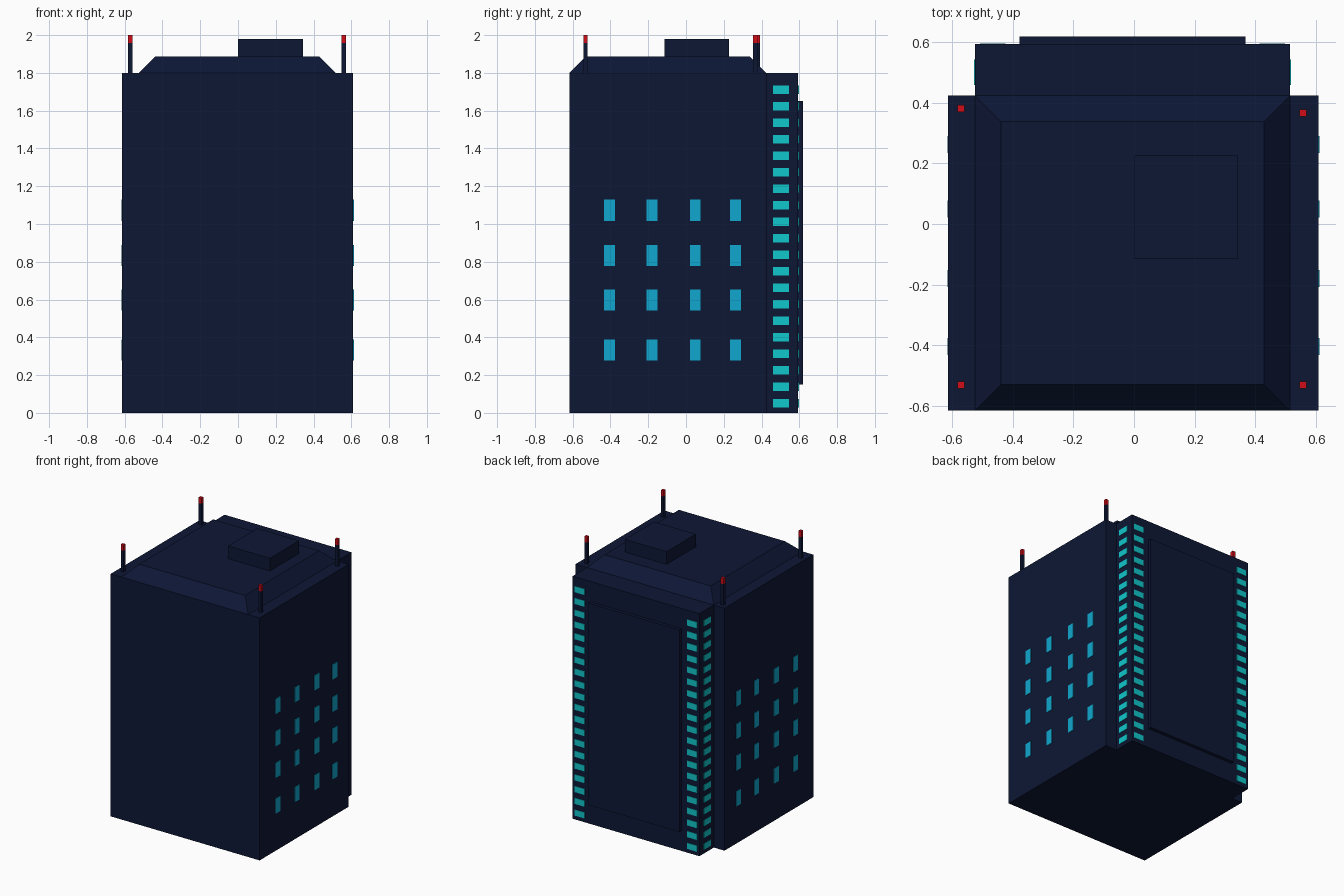
import bpy, bmesh

if "Cube" in bpy.data.objects:
    bpy.data.objects.remove(bpy.data.objects["Cube"])


def material(name, rgb):
    m = bpy.data.materials.new(name)
    m.diffuse_color = (*rgb, 1)
    m.use_nodes = True
    m.node_tree.nodes["Principled BSDF"].inputs["Base Color"].default_value = m.diffuse_color
    return m


NAVY = material("navy", (0.004, 0.0085, 0.036))
BLUE = material("window_blue", (0.005, 0.39, 0.62))
TEAL = material("strip_teal", (0.005, 0.57, 0.60))
RED = material("beacon_red", (0.62, 0.004, 0.009))


def blocks(name, boxes, mat, inset=0.0):
    """One object from boxes (x0, x1, y0, y1, z0, z1); inset tapers the tops."""
    bm = bmesh.new()
    for x0, x1, y0, y1, z0, z1 in boxes:
        rings = []
        for z, i in ((z0, 0), (z1, inset)):
            rings.append([bm.verts.new(p) for p in (
                (x0 + i, y0 + i, z), (x1 - i, y0 + i, z),
                (x1 - i, y1 - i, z), (x0 + i, y1 - i, z))])
        lo, hi = rings
        bm.faces.new(lo[::-1])
        bm.faces.new(hi)
        for k in range(4):
            n = (k + 1) % 4
            bm.faces.new((lo[k], lo[n], hi[n], hi[k]))
    me = bpy.data.meshes.new(name)
    bm.to_mesh(me)
    bm.free()
    ob = bpy.data.objects.new(name, me)
    bpy.context.collection.objects.link(ob)
    me.materials.append(mat)
    return ob


# Tower masses
L, R, F, B, H = -0.614, 0.61, -0.617, 0.425, 1.80
WL, WR, WB = -0.526, 0.516, 0.594
blocks("main_tower", [(L, R, F, B, 0, H)], NAVY)
blocks("rear_wing", [(WL, WR, B, WB, 0, H)], NAVY)
blocks("rear_panel", [(-0.379, 0.369, WB, 0.619, 0.15, 1.65)], NAVY)

# Roof: sloped cap and plant room
blocks("roof_cap", [(WL, WR, F, B, H, 1.886)], NAVY, inset=0.086)
blocks("roof_plant_room", [(0.0, 0.343, -0.115, 0.227, 1.886, 1.98)], NAVY)

# Side windows, four by four on both sides
T = 0.003
windows = []
for y in (-0.405, -0.18, 0.05, 0.262):
    for z in (0.333, 0.598, 0.833, 1.073):
        for x in (L, R):
            windows.append((x - T, x + T, y - 0.028, y + 0.028, z - 0.056, z + 0.056))
blocks("side_windows", windows, BLUE)

# Lit strips wrapping the rear wing corners
strips = []
for i in range(20):
    z0 = 0.029 + i * 0.0873
    z1 = z0 + 0.045
    for x in (WL, WR):
        strips.append((x - T, x + T, 0.46, 0.544, z0, z1))
    for x0 in (WL + 0.017, WR - 0.017 - 0.084):
        strips.append((x0, x0 + 0.084, WB - T, WB + T, z0, z1))
blocks("rear_light_strips", strips, TEAL)

# Corner masts with red beacons
masts, beacons = [], []
for x, y in ((-0.571, -0.532), (0.559, -0.532), (-0.571, 0.381), (0.559, 0.367)):
    w = 0.0115
    masts.append((x - w, x + w, y - w, y + w, H, 1.957))
    beacons.append((x - w, x + w, y - w, y + w, 1.957, 2.0))
blocks("corner_masts", masts, NAVY)
blocks("mast_beacons", beacons, RED)
